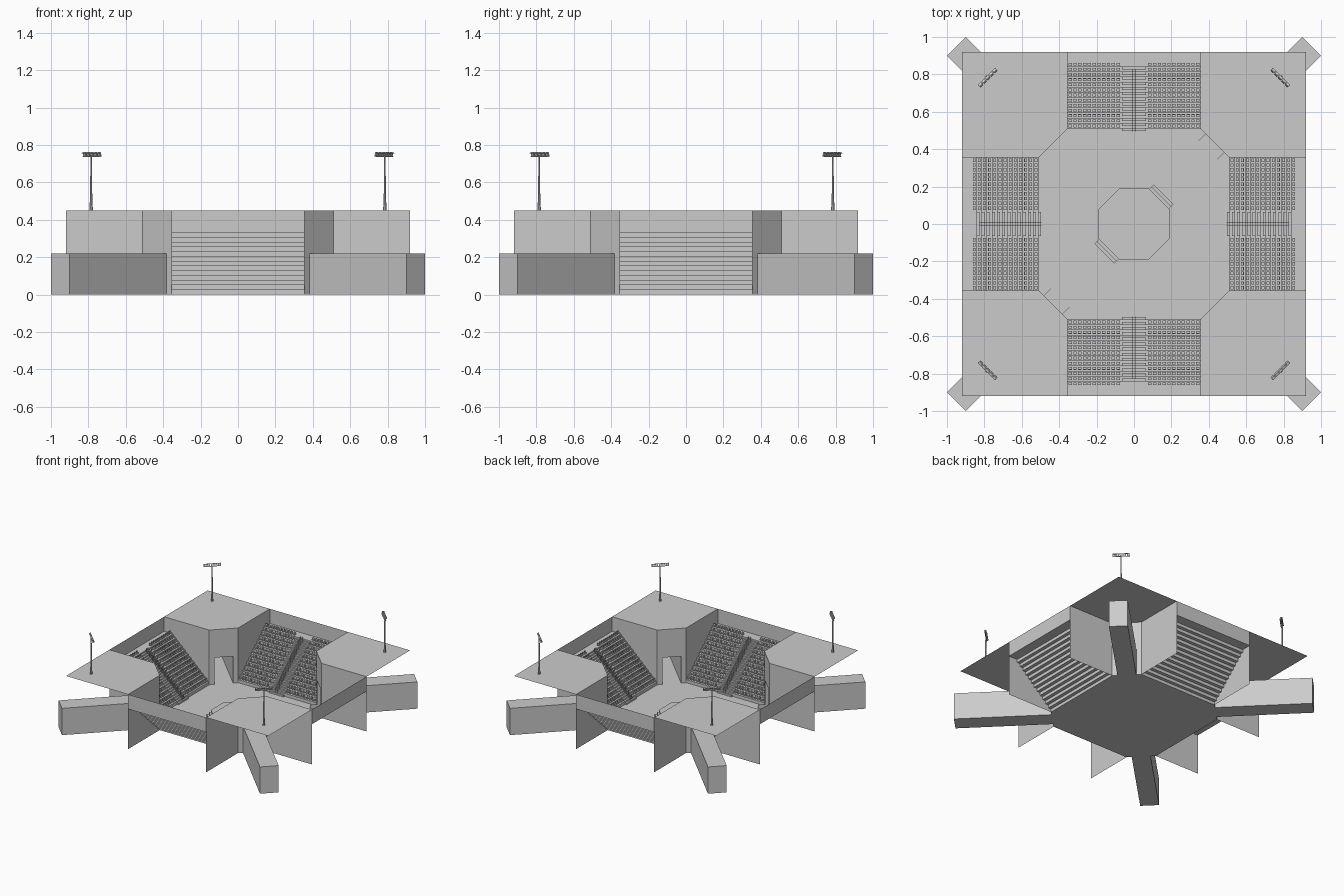
import bpy, bmesh, math
from mathutils import Matrix, Vector

if "Cube" in bpy.data.objects:
    bpy.data.objects.remove(bpy.data.objects["Cube"])

# Key dimensions
IN, OUT, HALF = 0.51, 0.92, 0.355     # stand front, outer edge, stand half width
TOP, WALK = 0.45, 0.33                # deck height, upper walkway height
ROWS = 13
D, R = 0.0275, WALK / 13              # tread depth, riser height
DIAG = Matrix.Rotation(math.radians(45), 4, 'Z')  # local x points at the corner
CH = (IN + HALF) / math.sqrt(2)       # distance to the chamfer wall
CW = (IN - HALF) / math.sqrt(2)       # chamfer half width
TW, TH, END = 0.0707, 0.22, 1.9 / math.sqrt(2)    # tunnel half width, height, end


def quad(bm, pts, m=Matrix()):
    bm.faces.new([bm.verts.new(m @ Vector(p)) for p in pts])


def box(bm, lo, hi, m=Matrix()):
    c = [(a + b) / 2 for a, b in zip(lo, hi)]
    s = [b - a for a, b in zip(lo, hi)]
    bmesh.ops.create_cube(bm, size=1, matrix=m @ Matrix.Translation(c) @ Matrix.Diagonal((*s, 1)))


def bar(bm, a, b, r1, r2=None, m=Matrix(), n=6):
    a, b = Vector(a), Vector(b)
    rot = (b - a).to_track_quat('Z', 'Y').to_matrix().to_4x4()
    bmesh.ops.create_cone(bm, cap_ends=True, segments=n, radius1=r1, radius2=r2 or r1,
                          depth=(b - a).length, matrix=m @ Matrix.Translation((a + b) / 2) @ rot)


def finish(name, bm, turns=(0, 1, 2, 3)):
    mesh = bpy.data.meshes.new(name)
    bm.to_mesh(mesh)
    bm.free()
    for k in turns:
        ob = bpy.data.objects.new(name, mesh)
        ob.rotation_euler.z = k * math.pi / 2
        bpy.context.collection.objects.link(ob)


# Arena floor
bm = bmesh.new()
half = [(HALF, -IN), (IN, -HALF), (IN, HALF), (HALF, IN)]
quad(bm, [(x, y, 0) for x, y in half] + [(-x, -y, 0) for x, y in half])
finish("arena_floor", bm, (0,))

# Stepped stand: thin sheet of risers, treads and upper walkway
bm = bmesh.new()
prof = []
for i in range(ROWS):
    prof += [(IN + i * D, i * R), (IN + i * D, (i + 1) * R)]
prof += [(OUT, WALK), (OUT, TOP)]
for (y0, z0), (y1, z1) in zip(prof, prof[1:]):
    quad(bm, [(-HALF, y0, z0), (HALF, y0, z0), (HALF, y1, z1), (-HALF, y1, z1)])
for s in (-HALF, HALF):
    quad(bm, [(s, IN, 0), (s, OUT, 0), (s, OUT, TOP), (s, IN, TOP)])
bmesh.ops.remove_doubles(bm, verts=bm.verts, dist=1e-5)
finish("stand", bm)

# Seats: pan and back rest on both sides of the aisle
bm = bmesh.new()
for i in range(ROWS):
    y, z = IN + i * D, (i + 1) * R
    for j in range(11):
        for s in (-1, 1):
            x = s * (0.085 + j * 0.0256)
            box(bm, (x - 0.009, y + 0.007, z + 0.007), (x + 0.009, y + 0.021, z + 0.011))
            box(bm, (x - 0.009, y + 0.019, z + 0.009), (x + 0.009, y + 0.022, z + 0.026))
            box(bm, (x - 0.002, y + 0.012, z), (x + 0.002, y + 0.016, z + 0.007))
finish("seats", bm)

# Aisle: half-height steps between the rows
bm = bmesh.new()
for i in range(ROWS):
    y = IN + i * D
    box(bm, (-0.065, y - D / 2, i * R), (0.065, y, (i + 0.5) * R))
finish("aisle_steps", bm)

# Aisle handrails
bm = bmesh.new()
for x in (-0.01, 0.01):
    for h in (0.03, 0.05):
        bar(bm, (x, IN - 0.015, h), (x, IN + 12 * D - 0.012, WALK - R + h), 0.002, n=5)
    for i in range(ROWS):
        y, z = IN + i * D - 0.012, i * R
        bar(bm, (x, y, z), (x, y, z + 0.05), 0.002, n=5)
finish("aisle_handrail", bm)

# Corner deck with chamfer wall and doorway
bm = bmesh.new()
quad(bm, [(HALF, IN, TOP), (IN, HALF, TOP), (OUT, HALF, TOP), (OUT, OUT, TOP), (HALF, OUT, TOP)])
finish("corner_deck", bm)
bm = bmesh.new()
for a, b, z in ((-CW, -TW, 0), (TW, CW, 0), (-TW, TW, TH)):
    quad(bm, [(CH, a, z), (CH, b, z), (CH, b, TOP), (CH, a, TOP)], DIAG)
finish("chamfer_wall", bm)

# Entrance tunnel, open to the arena
bm = bmesh.new()
box(bm, (CH, -TW, 0), (END, TW, TH), DIAG)
door = min(bm.faces, key=lambda f: f.calc_center_median().to_2d().length)
bmesh.ops.delete(bm, geom=[door], context='FACES_ONLY')
finish("entrance_tunnel", bm)

# Low rails beside two of the doorways
bm = bmesh.new()
for y in (-TW, TW):
    box(bm, (CH - 0.055, y - 0.001, 0), (CH, y + 0.001, 0.03), DIAG)
finish("doorway_rail", bm, (0, 2))

# Eight-sided platform
bm = bmesh.new()
bmesh.ops.create_cone(bm, cap_ends=True, segments=8, radius1=0.206, radius2=0.206, depth=0.045,
                      matrix=Matrix.Translation((0, 0, 0.0225)) @ Matrix.Rotation(math.pi / 8, 4, 'Z'))
finish("platform", bm, (0,))

# Platform steps on two opposite sides
bm = bmesh.new()
for i in range(2):
    box(bm, (0.19, -0.075, 0), (0.207 + i * 0.017, 0.075, 0.03 - i * 0.015), DIAG)
finish("platform_steps", bm, (0, 2))

# Floodlight masts with a tilted lamp rack
bm = bmesh.new()
P = 0.785 * math.sqrt(2)
bar(bm, (P, 0, TOP), (P, 0, 0.51), 0.009, 0.007, DIAG, 8)
bar(bm, (P, 0, 0.51), (P, 0, 0.745), 0.006, 0.004, DIAG, 8)
rack = DIAG @ Matrix.Translation((P, 0, 0.747)) @ Matrix.Rotation(math.radians(20), 4, 'Y')
for z in (-0.01, 0.01):
    box(bm, (-0.003, -0.065, z - 0.002), (0.003, 0.065, z + 0.002), rack)
for k in range(5):
    y = (k - 2) * 0.027
    box(bm, (-0.012, y - 0.01, -0.011), (-0.003, y + 0.01, 0.011), rack)
finish("floodlight", bm)
